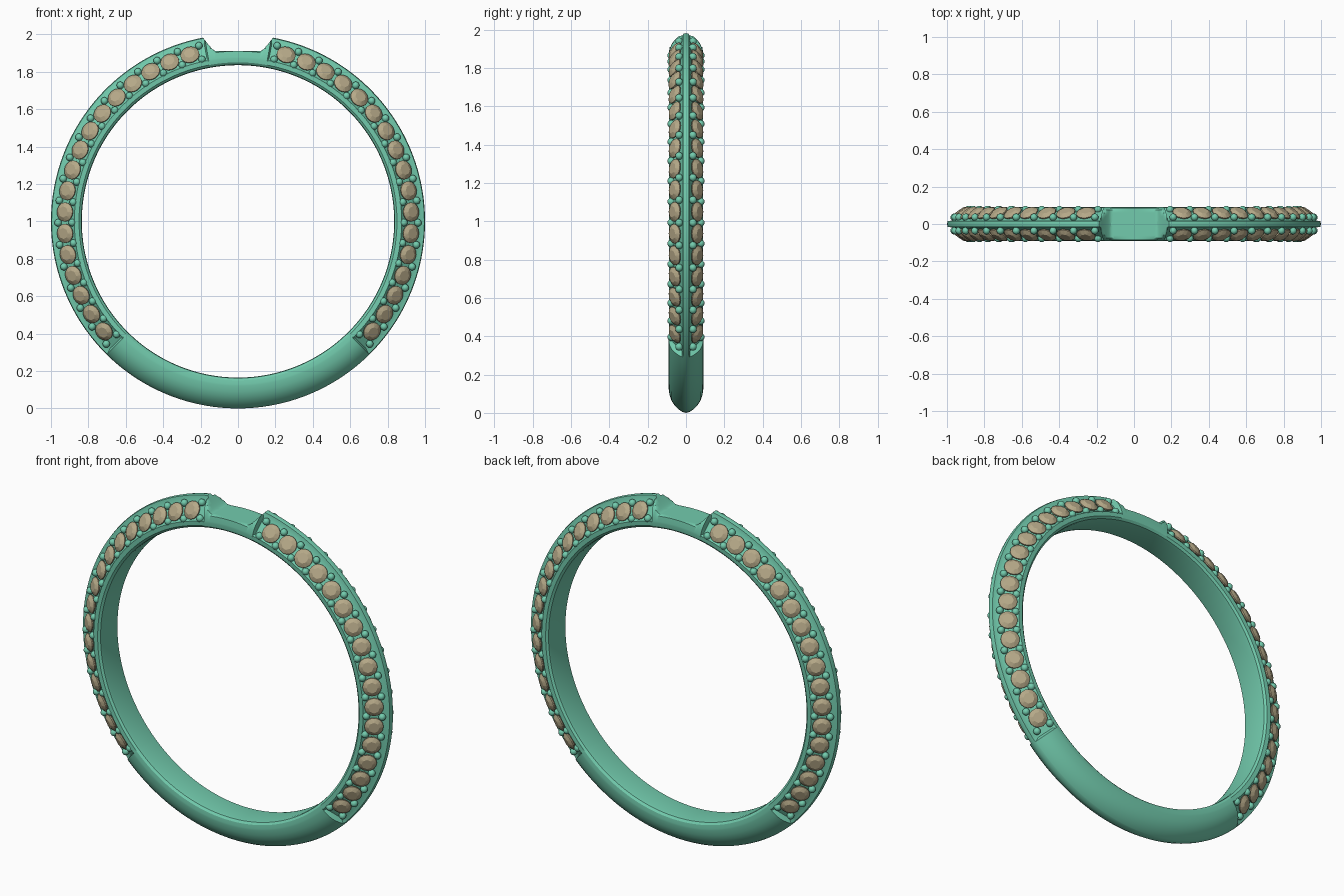
import bpy, bmesh, math
from mathutils import Vector, Matrix

if "Cube" in bpy.data.objects:
    bpy.data.objects.remove(bpy.data.objects["Cube"])

GEMS, FIRST, PITCH = 17, 16.1, 7.08      # stones per row, degrees from the top
CH_START, CH_END = 10.8, 134.8           # channel limits in degrees


def material(name, color):
    m = bpy.data.materials.new(name)
    m.diffuse_color = color
    m.use_nodes = True
    m.node_tree.nodes["Principled BSDF"].inputs["Base Color"].default_value = m.diffuse_color
    return m


metal = material("green_metal", (0.17, 0.60, 0.42, 1))
stone = material("tan_stone", (0.47, 0.40, 0.25, 1))


def finish(bm, name, mat, smooth=None):
    bmesh.ops.recalc_face_normals(bm, faces=bm.faces)
    me = bpy.data.meshes.new(name)
    bm.to_mesh(me)
    bm.free()
    ob = bpy.data.objects.new(name, me)
    bpy.context.collection.objects.link(ob)
    me.materials.append(mat)
    if smooth:
        bpy.ops.object.select_all(action='DESELECT')
        ob.select_set(True)
        bpy.context.view_layer.objects.active = ob
        bpy.ops.object.shade_smooth_by_angle(angle=math.radians(smooth))
    return ob


def on_ring(deg, y, r):
    a = math.radians(deg)
    return Vector((r * math.sin(a), y, 1 + r * math.cos(a)))


# Half cross-sections (y, radius): plain band, and band with a stone channel
INNER = [(.088, .85), (.078, .838), (.06, .835), (0, .835)]
PLAIN = [(0, 1), (.018, .995), (.021, .9935), (.04, .981), (.06, .96),
         (.075, .937), (.085, .91), (.09, .88), (.0905, .87)] + INNER
CHANNEL = [(0, 1), (.015, .996), (.02, .965), (.032, .948), (.044, .93),
           (.056, .912), (.068, .894), (.075, .883), (.0895, .875)] + INNER


def saddle(p):
    # Lower the band to a flat seat at the very top
    x = abs(p.x)
    if p.z > 1.5 and x < .187:
        t = max(0, (x - .122) / .065)
        p.z = min(p.z, 1.91 + .073 * t ** 1.25)
    return p


# Band: sweep the cross-section around, switching profile at channel ends
half = [i * .5 for i in range(21)] + [CH_START - .5, CH_START]
half += [11.5 + i * 1.5 for i in range(82)] + [CH_END, CH_END + .6]
half += [136 + i * 2 for i in range(23)]
angles = half[:-1] + [360 - a for a in reversed(half[1:])]
bm = bmesh.new()
rings = []
for a in angles:
    f = a if a <= 180 else 360 - a
    prof = CHANNEL if CH_START <= f <= CH_END else PLAIN
    loop = prof + [(-y, r) for y, r in reversed(prof[1:-1])]
    rings.append([bm.verts.new(saddle(on_ring(a, y, r))) for y, r in loop])
n = len(rings[0])
for i, ra in enumerate(rings):
    rb = rings[(i + 1) % len(rings)]
    for j in range(n):
        k = (j + 1) % n
        bm.faces.new((ra[j], ra[k], rb[k], rb[j]))
finish(bm, "ring_band", metal, 32)


def add_gem(bm, mat, r=.051):
    # Round cut stone: flat table, bevelled crown, pointed underside
    def ring(count, rad, h, off=0):
        return [bm.verts.new(mat @ Vector((rad * math.cos(t), rad * math.sin(t), h)))
                for t in (math.tau * (i + off) / count for i in range(count))]
    table = ring(8, r * .58, r * .36)
    top = ring(16, r, r * .08)
    low = ring(16, r, -r * .04)
    tip = bm.verts.new(mat @ Vector((0, 0, -r * .7)))
    bm.faces.new(table)
    for i in range(8):
        a, b, c = top[2 * i], top[2 * i + 1], top[(2 * i + 2) % 16]
        t, u = table[i], table[(i + 1) % 8]
        for f in ((t, a, b), (t, b, u), (u, b, c)):
            bm.faces.new(f)
    for i in range(16):
        k = (i + 1) % 16
        bm.faces.new((top[i], low[i], low[k], top[k]))
        bm.faces.new((low[i], tip, low[k]))


# Stones and holding beads, four mirrored rows
gems, beads = bmesh.new(), bmesh.new()
for sx in (1, -1):
    for sy in (1, -1):
        for i in range(GEMS):
            a = sx * (FIRST + i * PITCH)
            out = on_ring(a, 0, 1) - Vector((0, 0, 1))
            normal = (out * .57 + Vector((0, sy * .82, 0))).normalized()
            rot = normal.to_track_quat('Z', 'Y').to_matrix().to_4x4()
            add_gem(gems, Matrix.Translation(on_ring(a, sy * .058, .926)) @ rot)
        for i in range(GEMS + 1):
            a = sx * (FIRST + (i - .5) * PITCH)
            for y, r in ((.077, .887), (.036, .962)):
                bmesh.ops.create_uvsphere(
                    beads, u_segments=14, v_segments=8, radius=.02,
                    matrix=Matrix.Translation(on_ring(a, sy * y, r)))
finish(gems, "side_stones", stone)
finish(beads, "holding_beads", metal, 60)
